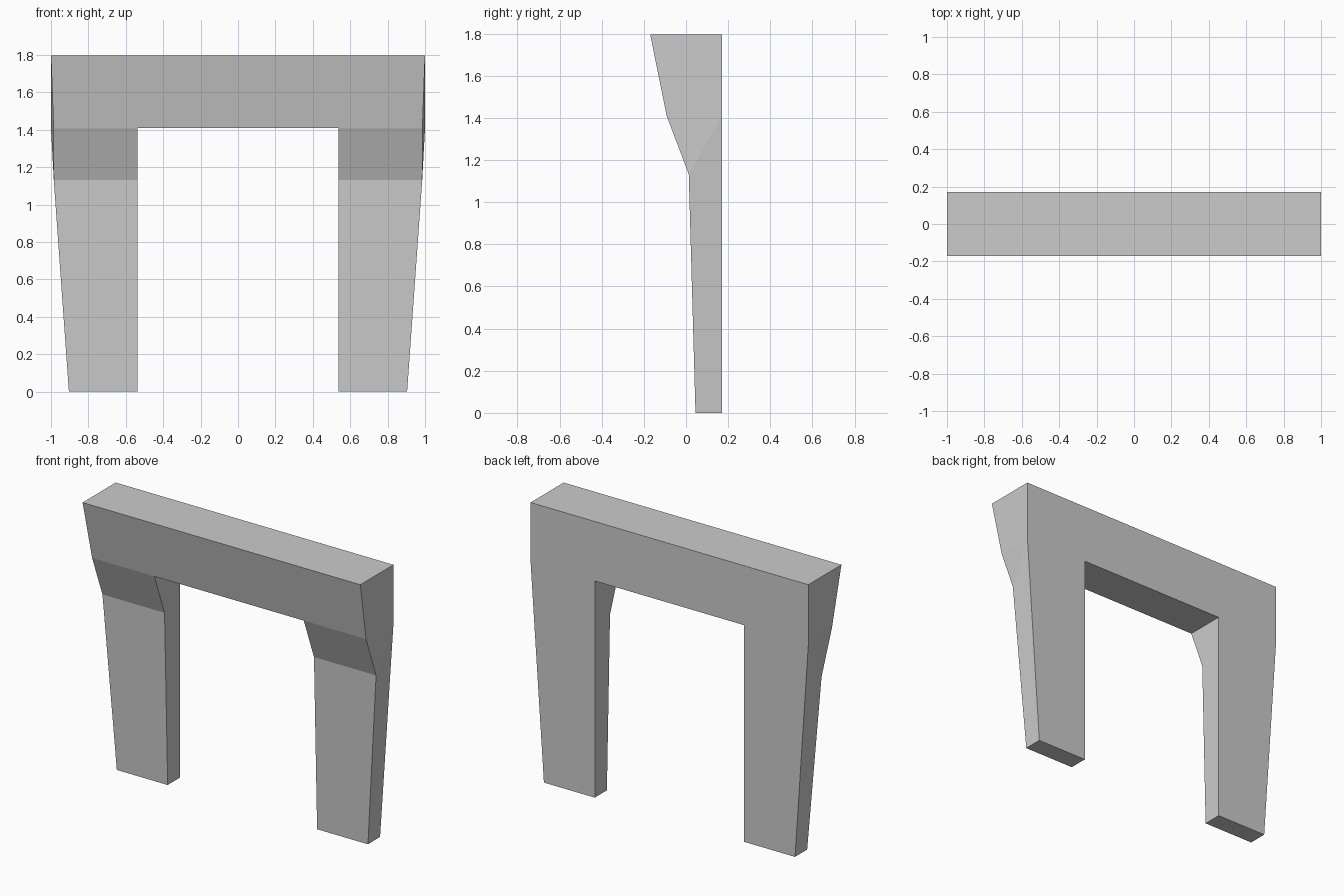
import bpy, bmesh

if "Cube" in bpy.data.objects:
    bpy.data.objects.remove(bpy.data.objects["Cube"])

# Right half of the portal frame; the mirror modifier makes the left half
INNER, BACK = 0.538, 0.17
# front profile levels: height, front y, outer x
LEVELS = [(0.0, 0.045, 0.904), (1.133, 0.013, 0.985),
          (1.41, -0.092, 0.986), (1.797, -0.17, 1.0)]

bm = bmesh.new()
front = [bm.verts.new((x, y, z)) for z, y, x in LEVELS]
inner = [bm.verts.new((INNER, y, z)) for z, y, x in LEVELS[:3]]
foot_out = bm.verts.new((0.904, BACK, 0))
foot_in = bm.verts.new((INNER, BACK, 0))
soffit_in = bm.verts.new((INNER, BACK, 1.41))
shoulder = bm.verts.new((1.0, BACK, 1.41))
top_out = bm.verts.new((1.0, BACK, 1.797))
# vertices on the centre plane
mid_front = bm.verts.new((0, -0.092, 1.41))
mid_back = bm.verts.new((0, BACK, 1.41))
mid_top_front = bm.verts.new((0, -0.17, 1.797))
mid_top_back = bm.verts.new((0, BACK, 1.797))

# leg front, foot and opening side
for i in range(2):
    bm.faces.new((inner[i], front[i], front[i + 1], inner[i + 1]))
bm.faces.new((inner[0], foot_in, foot_out, front[0]))
bm.faces.new((inner[0], inner[1], inner[2], soffit_in, foot_in))
# outer side
bm.faces.new((front[0], foot_out, shoulder, front[1]))
bm.faces.new((front[1], shoulder, front[2]))
bm.faces.new((front[2], shoulder, top_out, front[3]))
# lintel front, top and underside
bm.faces.new((mid_front, inner[2], front[2], front[3], mid_top_front))
bm.faces.new((mid_top_front, front[3], top_out, mid_top_back))
bm.faces.new((mid_front, mid_back, soffit_in, inner[2]))
# flat back of leg and lintel
bm.faces.new((foot_in, soffit_in, shoulder, foot_out))
bm.faces.new((mid_back, mid_top_back, top_out, shoulder, soffit_in))
bmesh.ops.recalc_face_normals(bm, faces=bm.faces)
# recalc on an open half: make sure the top faces up
bm.normal_update()
top = max(bm.faces, key=lambda f: f.calc_center_median().z)
if top.normal.z < 0:
    bmesh.ops.reverse_faces(bm, faces=bm.faces)

mesh = bpy.data.meshes.new("portal_frame")
bm.to_mesh(mesh)
bm.free()
frame = bpy.data.objects.new("portal_frame", mesh)
bpy.context.collection.objects.link(frame)
mirror = frame.modifiers.new("mirror", 'MIRROR')
mirror.use_clip = True
